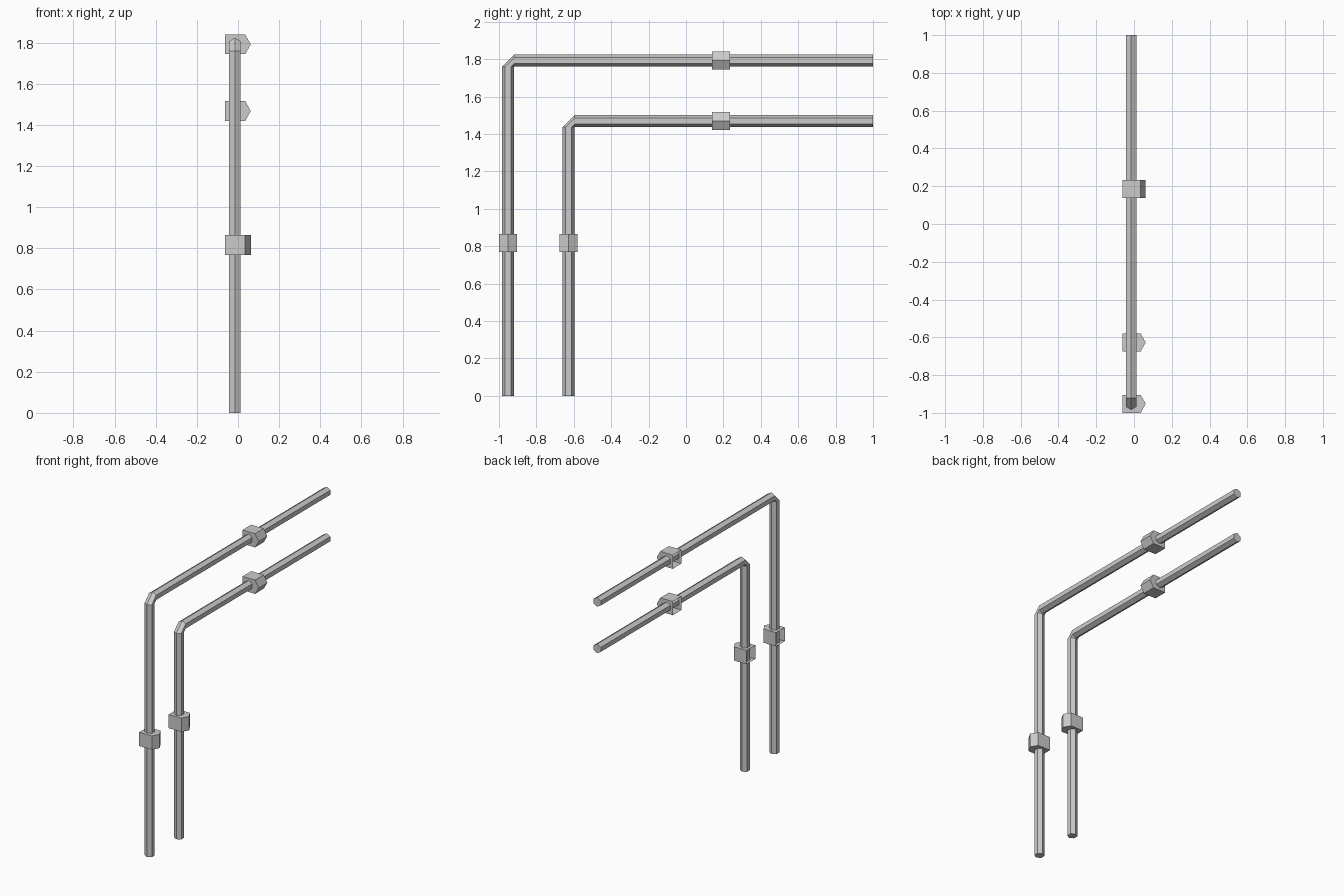
import bpy, bmesh, math

if "Cube" in bpy.data.objects:
    bpy.data.objects.remove(bpy.data.objects["Cube"])

R = 0.032        # pipe radius (hexagon, corner to centre)
CX = -0.015      # pipe centre line in x
H = 0.048        # clamp half size


def finish(bm, name):
    bmesh.ops.recalc_face_normals(bm, faces=bm.faces)
    me = bpy.data.meshes.new(name)
    bm.to_mesh(me)
    bm.free()
    ob = bpy.data.objects.new(name, me)
    bpy.context.collection.objects.link(ob)
    return ob


# Hexagonal pipe: up from the floor, chamfered elbow, then along +y
def pipe(name, cy, cz):
    bm = bmesh.new()
    hexagon = [(R * math.sin(i * math.pi / 3), R * math.cos(i * math.pi / 3)) for i in range(6)]
    places = [lambda r: (cy - r, 0),
              lambda r: (cy - r, cz - R),
              lambda r: (cy + R, cz + r),
              lambda r: (1.0, cz + r)]
    rings = [[bm.verts.new((CX + x, *p(r))) for x, r in hexagon] for p in places]
    for a, b in zip(rings, rings[1:]):
        for i in range(6):
            j = (i + 1) % 6
            bm.faces.new((a[i], a[j], b[j], b[i]))
    bm.faces.new(rings[0])
    bm.faces.new(rings[-1])
    # The two elbow rings share the inner corner
    bmesh.ops.remove_doubles(bm, verts=bm.verts, dist=0.0005)
    finish(bm, name)


# Wall clamp: house-shaped profile pointing to +x, open on the wall side
def clamp(name, cy, cz, upright):
    bm = bmesh.new()
    profile = [(-0.062, -H), (0.035, -H), (0.062, 0), (0.035, H), (-0.062, H)]
    ends = []
    for t in (-H, H):
        ends.append([bm.verts.new((x, cy + w, cz + t) if upright else (x, cy + t, cz + w))
                     for x, w in profile])
    a, b = ends
    for i in range(4):
        bm.faces.new((a[i], a[i + 1], b[i + 1], b[i]))
    bm.faces.new(a)
    bm.faces.new(b)
    ob = finish(bm, name)
    # Keep normals outward on the open shell
    if sum(p.normal.x * p.area for p in ob.data.polygons) < 0:
        ob.data.flip_normals()


for label, cy, cz in (("outer", -0.952, 1.792), ("inner", -0.627, 1.468)):
    pipe(label + "_pipe", cy, cz)
    clamp(label + "_upright_clamp", cy, 0.816, True)
    clamp(label + "_level_clamp", 0.186, cz, False)
